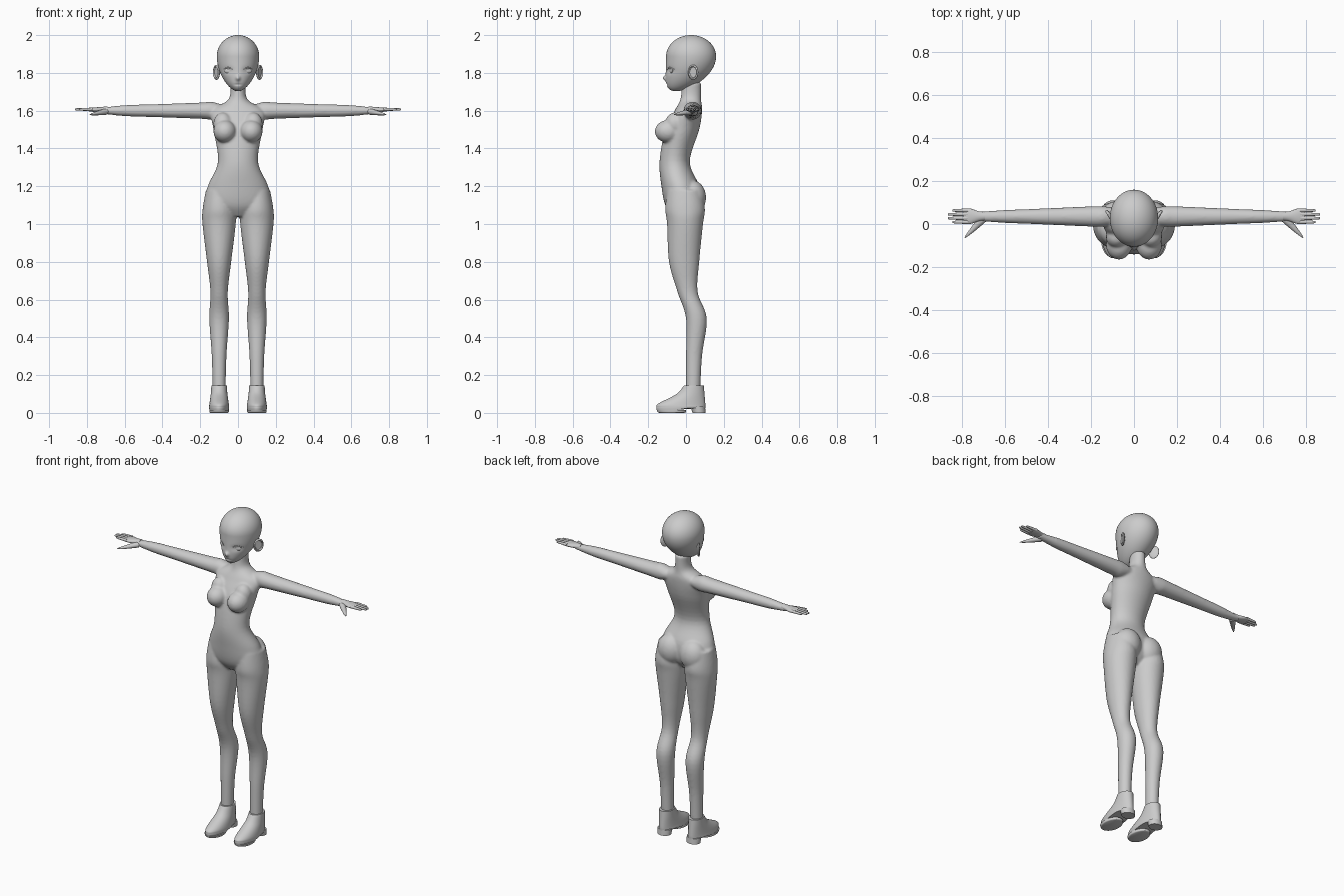
import bpy, bmesh, math
from mathutils import Vector, Matrix
from mathutils.bvhtree import BVHTree

cube = bpy.data.objects.get("Cube")
if cube:
    bpy.data.objects.remove(cube)

shade = (0.6, 0.6, 0.6, 1)
grey = bpy.data.materials.new("plain_grey")
grey.use_nodes = True
grey.diffuse_color = shade
grey.node_tree.nodes["Principled BSDF"].inputs["Base Color"].default_value = shade


def refine(rows, steps=6):
    """Catmull-Rom interpolation of whole section rows."""
    padded = [rows[0], *rows, rows[-1]]
    result = []
    for before, start, end, after in zip(padded, padded[1:], padded[2:], padded[3:]):
        for step in range(steps):
            t = step / steps
            result.append([
                q + t / 2 * (r - p + t * (2 * p - 5 * q + 4 * r - s + t * (3 * (q - r) + s - p)))
                for p, q, r, s in zip(before, start, end, after)])
    return result + [rows[-1]]


def loft(bm, sections, sides=32):
    """Skin a list of (centre, u axis, v axis) ellipses and cap both ends."""
    angles = [math.tau * k / sides for k in range(sides)]
    rings = [[bm.verts.new(Vector(centre) + Vector(u) * math.cos(a) + Vector(v) * math.sin(a)) for a in angles]
             for centre, u, v in sections]
    for lower, upper in zip(rings, rings[1:]):
        for k in range(sides):
            bm.faces.new((lower[k - 1], lower[k], upper[k], upper[k - 1]))
    bm.faces.new(rings[0])
    bm.faces.new(rings[-1])


def upright(bm, rows, x=0):
    """Rows: height, half width, front y, back y."""
    loft(bm, [((x, (front + back) / 2, z), (width, 0, 0), (0, (back - front) / 2, 0))
              for z, width, front, back in refine(rows)], sides=48)


def sideways(bm, rows, y, z, side=1):
    """Rows: distance from the middle, half depth, half height."""
    loft(bm, [((side * x, y, z), (0, depth, 0), (0, 0, height))
              for x, depth, height in refine(rows)], sides=24)


def ball(bm, centre, radii, turn=0, detail=32):
    matrix = Matrix.Translation(centre) @ Matrix.Rotation(turn, 4, "Z") @ Matrix.Diagonal((*radii, 1))
    return bmesh.ops.create_uvsphere(bm, u_segments=detail, v_segments=detail, radius=1, matrix=matrix)["verts"]


def finish(name, bm, mirror=True, angle=50):
    bmesh.ops.recalc_face_normals(bm, faces=bm.faces)
    mesh = bpy.data.meshes.new(name)
    bm.to_mesh(mesh)
    bm.free()
    mesh.materials.append(grey)
    mesh.shade_smooth()
    mesh.set_sharp_from_angle(angle=math.radians(angle))
    part = bpy.data.objects.new(name, mesh)
    bpy.context.scene.collection.objects.link(part)
    if mirror:
        part.modifiers.new("mirror", "MIRROR").use_mirror_merge = False
    return part


# Body: torso, legs, arms and soft forms fused into one skin
bm = bmesh.new()
upright(bm, [
    (1.75, .04, -.02, .08), (1.66, .05, -.03, .08), (1.6, .14, -.06, .085), (1.5, .13, -.11, .07),
    (1.33, .106, -.14, .02), (1.2, .16, -.13, .07), (1.1, .17, -.11, .07), (1.04, .06, -.07, .03)])
for side in (1, -1):
    upright(bm, [
        (1.18, .07, -.1, .08), (1.08, .087, -.11, .1), (1, .088, -.1, .09), (.8, .064, -.09, .07),
        (.64, .046, -.045, .062), (.5, .052, 0, .11), (.3, .039, 0, .085), (.1, .034, 0, .075)], side * .1)
    sideways(bm, [
        (.08, .04, .03), (.14, .047, .047), (.2, .047, .043), (.45, .036, .034),
        (.6, .03, .029), (.73, .021, .015)], .035, 1.6, side)
    # Breast with its upper slope, then buttock
    ball(bm, (side * .07, -.095, 1.49), (.06, .07, .06))
    ball(bm, (side * .08, -.06, 1.53), (.05, .05, .06))
    ball(bm, (side * .076, .036, 1.14), (.08, .07, .09))
body = finish("body", bm, mirror=False)
skin = body.modifiers.new("fuse", "REMESH")
skin.mode = "VOXEL"
skin.voxel_size = 0.007
skin.use_smooth_shade = True
soft = body.modifiers.new("soften", "SMOOTH")
soft.factor = 0.5
soft.iterations = 6


def bump(point, x, z, width, height):
    return math.exp(-((abs(point.x) - x) / width) ** 2 - ((point.z - z) / height) ** 2)


# Head: ball whose lower half is drawn down and forward into a chin
bm = bmesh.new()
skull_height, skull_radius = 1.888, .112
for vert in ball(bm, (0, .027, skull_height), (skull_radius, .132, skull_radius), detail=100):
    point = vert.co
    drop = max(0, (skull_height - point.z) / skull_radius)
    point.x *= 1 - .2 * drop ** 2
    point.y -= .08 * drop ** 2
    point.z -= .073 * drop
    # Eye sockets, mouth crease and nose
    if point.y < -.03:
        point.y += .007 * bump(point, .052, 1.812, .026, .017)
        point.y += .004 * bump(point, 0, 1.738, .018, .005)
        point.y -= .016 * bump(point, 0, 1.772, .011, .013)
face = BVHTree.FromBMesh(bm)
finish("head", bm, mirror=False, angle=80)


def face_point(x, z):
    return face.ray_cast(Vector((x, -1, z)), Vector((0, 1, 0)))[0]


# Eyes: shallow domes with a raised upper lid
bm = bmesh.new()
ball(bm, face_point(.052, 1.811) + Vector((0, .003, 0)), (.021, .006, .013), turn=.35)
finish("eyes", bm)
bm = bmesh.new()
lid = []
for step in range(13):
    t = step / 12
    arch = math.sin(math.pi * t)
    radius = .001 + .002 * arch
    lid.append((face_point(.027 + .052 * t, 1.816 + .012 * arch), (0, radius, 0), (0, 0, radius)))
loft(bm, lid, sides=10)
finish("upper_eyelids", bm)

# Ears: flared discs with a hollow outer side
bm = bmesh.new()
depth, height = .031, .04
for vert in ball(bm, (0, 0, 0), (.011, depth, height)):
    if vert.co.x > 0 and math.hypot(vert.co.y / depth, vert.co.z / height) < .75:
        vert.co.x *= -.1
bm.transform(Matrix.Translation((.114, .038, 1.803)) @ Matrix.Rotation(-.55, 4, "Z"))
finish("ears", bm)

# Hands: palm, four fingers and a thumb
bm = bmesh.new()
sideways(bm, [(.69, .02, .018), (.72, .023, .015), (.76, .036, .012), (.79, .034, .008)], .036, 1.605)
for finger in range(4):
    tip = .842 if finger in (0, 3) else .863
    sideways(bm, [(.77, .009, .009), (tip - .01, .006, .006), (tip, .002, .002)], .009 + .018 * finger, 1.607)
wrist, thumb_tip = Vector((.7, .025, 1.595)), Vector((.785, -.064, 1.579))
thumb = []
for step in range(9):
    t = step / 8
    radius = .016 * (1 - t ** 2) ** .5 * (1 - .5 * t) + .001
    thumb.append((wrist.lerp(thumb_tip, t), (.8 * radius, .8 * radius, 0), (0, 0, radius)))
loft(bm, thumb, sides=16)
finish("hands", bm)

# Shoes: upper with a raised arch, front sole and heel block
bm = bmesh.new()
upright(bm, [(.146, .041, -.01, .094), (.1, .044, -.05, .098), (.05, .051, -.145, .102),
             (.03, .053, -.157, .102), (.014, .052, -.155, .102)], .1)
rim = .04
for vert in bm.verts:
    if vert.co.z < rim and vert.co.y > -.06:
        vert.co.z += (rim - vert.co.z) / 2 * min(1, (vert.co.y + .06) / .08)
finish("shoes", bm)
bm = bmesh.new()
upright(bm, [(.016, .052, -.155, 0), (.004, .051, -.15, 0), (0, .047, -.14, -.01)], .1)
finish("shoe_soles", bm)
bm = bmesh.new()
upright(bm, [(.034, .043, .025, .101), (0, .041, .034, .104)], .1)
finish("shoe_heels", bm)
